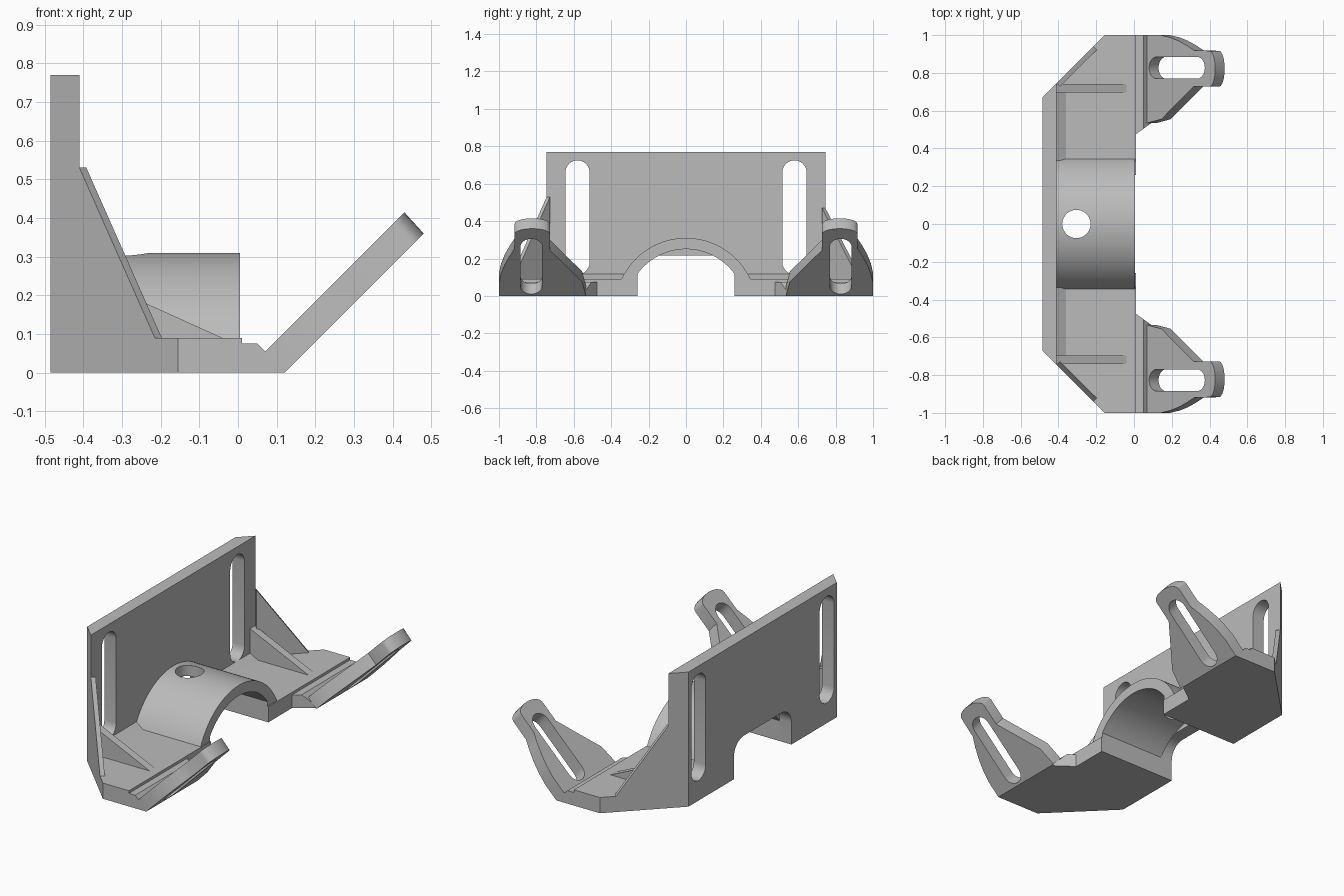
import bpy, bmesh
from math import sin, cos, pi, sqrt, asin

cube = bpy.data.objects.get("Cube")
if cube:
    bpy.data.objects.remove(cube)

grey = bpy.data.materials.new("light grey")
grey.use_nodes = True
colour = (0.5, 0.5, 0.5, 1)
grey.diffuse_color = colour
grey.node_tree.nodes["Principled BSDF"].inputs["Base Color"].default_value = colour


def along_x(a, b, t):
    return (t, a, b)


def along_y(a, b, t):
    return (a, t, b)


def along_z(a, b, t):
    return (a, b, t)


def solid(name, outline, place, t0, t1):
    """Extrude a closed outline from t0 to t1 through a placing function."""
    bm = bmesh.new()
    ends = [[bm.verts.new(place(a, b, t)) for a, b in outline] for t in (t0, t1)]
    for ring in ends:
        bm.faces.new(ring)
    n = len(outline)
    for i in range(n):
        j = (i + 1) % n
        bm.faces.new((ends[0][i], ends[0][j], ends[1][j], ends[1][i]))
    bmesh.ops.recalc_face_normals(bm, faces=bm.faces)
    mesh = bpy.data.meshes.new(name)
    bm.to_mesh(mesh)
    bm.free()
    mesh.materials.append(grey)
    obj = bpy.data.objects.new(name, mesh)
    bpy.context.collection.objects.link(obj)
    return obj


def activate(obj):
    bpy.ops.object.select_all(action='DESELECT')
    obj.select_set(True)
    bpy.context.view_layer.objects.active = obj


def cut(obj, cutter):
    mod = obj.modifiers.new("cut", 'BOOLEAN')
    mod.operation = 'DIFFERENCE'
    mod.solver = 'EXACT'
    mod.object = cutter
    activate(obj)
    bpy.ops.object.modifier_apply(modifier=mod.name)
    bpy.data.objects.remove(cutter)


def smooth(obj):
    activate(obj)
    bpy.ops.object.shade_smooth_by_angle(angle=pi / 6)


def arc(cx, cy, r, a0, a1, n=12):
    return [(cx + r * cos(a0 + (a1 - a0) * i / n),
             cy + r * sin(a0 + (a1 - a0) * i / n)) for i in range(n + 1)]


def slot(cx, low, high, r):
    """Upright slot outline with round ends."""
    return arc(cx, high - r, r, 0, pi) + arc(cx, low + r, r, pi, 2 * pi)


BACK, FACE, EDGE = -0.485, -0.41, 0.01   # depth stations
TOP, GAP, SIDE = 0.09, 0.26, 0.745       # base height, half opening, half plate

# Back plate with rounded opening, bevelled sides and two slots
opening = arc(GAP - 0.09, 0.125, 0.09, 0, pi / 2, 8) + arc(0.09 - GAP, 0.125, 0.09, pi / 2, pi, 8)
plate = solid("back_plate", [(SIDE, 0), (SIDE, 0.77), (-SIDE, 0.77), (-SIDE, 0), (-GAP, 0)]
              + opening[::-1] + [(GAP, 0)], along_x, BACK, FACE)
for v in plate.data.vertices:
    if v.co.x < FACE - 0.01 and abs(v.co.y) > 0.7:
        v.co.y *= 0.67 / SIDE
for s in (1, -1):
    cut(plate, solid("slot_cutter", slot(0.58 * s, 0.115, 0.725, 0.065), along_x, -0.6, -0.3))
smooth(plate)

# Arched saddle with a vertical hole
ZC, RO, RI = -0.07, 0.38, 0.32
ao, ai = asin((TOP - ZC) / RO), pi / 2 - asin(GAP / RI)
saddle = solid("arched_saddle", arc(0, ZC, RO, ao, pi - ao, 40) + [(-GAP, TOP)]
               + arc(0, ZC, RI, pi - ai, ai, 36) + [(GAP, TOP)], along_x, FACE, 0.005)
cut(saddle, solid("hole_cutter", arc(-0.305, 0, 0.075, 0, 2 * pi, 40)[:-1], along_z, 0.1, 0.5))
smooth(saddle)

# Parts repeated on each side
for s, side, peak in ((1, "left", 0.47), (-1, "right", 0.53)):
    def my(a, b, t):
        return (a, s * t, b)

    solid(side + "_base", [(FACE, GAP), (FACE, SIDE), (-0.155, 1), (EDGE, 1), (EDGE, GAP)],
          lambda a, b, t: (a, s * b, t), 0, TOP)
    solid(side + "_corner_strip", [(FACE, TOP), (-0.36, TOP), (FACE, 0.117)], my, 0.335, 0.7)
    solid(side + "_rib", [(FACE, TOP), (-0.04, TOP), (FACE, 0.257)], my, 0.695, 0.74)

    # Thin gusset standing along the bevelled edge
    solid(side + "_gusset", [(0, TOP), (0.195, TOP), (0, peak)],
          lambda a, b, t: (FACE + a + t, s * (SIDE + a - t), b), 0, 0.018)

    # Stepped foot with a slanted inner side
    foot = solid(side + "_foot", [(EDGE, 0), (0.12, 0), (0.07, 0.055), (0.05, 0.075), (EDGE, 0.075)],
                 my, 0.475, 1)
    for v in foot.data.vertices:
        if abs(v.co.y) < 0.6:
            v.co.y = s * (0.475 + 0.73 * (v.co.x - EDGE))

    # Upward slanted arm with a long slot
    def slant(d, y, t):
        return (0.07 + d + 0.05 * t, s * y, 0.055 + d - 0.055 * t)

    tip = [(0.33 + 0.03 * cos(a), 0.822 + 0.095 * sin(a))
           for a in [pi * (i / 10 - 0.5) for i in range(11)]]
    outer = [(0.25, 0.918), (0.21, 0.945), (0.165, 0.97), (0.12, 0.988), (0.07, 1), (0, 1)]
    arm = solid(side + "_arm", [(0, 0.535), (0.075, 0.555), (0.245, 0.727)] + tip + outer, slant, 0, 1)
    hole = [(b / sqrt(2), a) for a, b in slot(0.827, 0.01 * sqrt(2), 0.305 * sqrt(2), 0.058)]
    cut(arm, solid("arm_cutter", hole, slant, -0.5, 1.5))
    smooth(arm)
